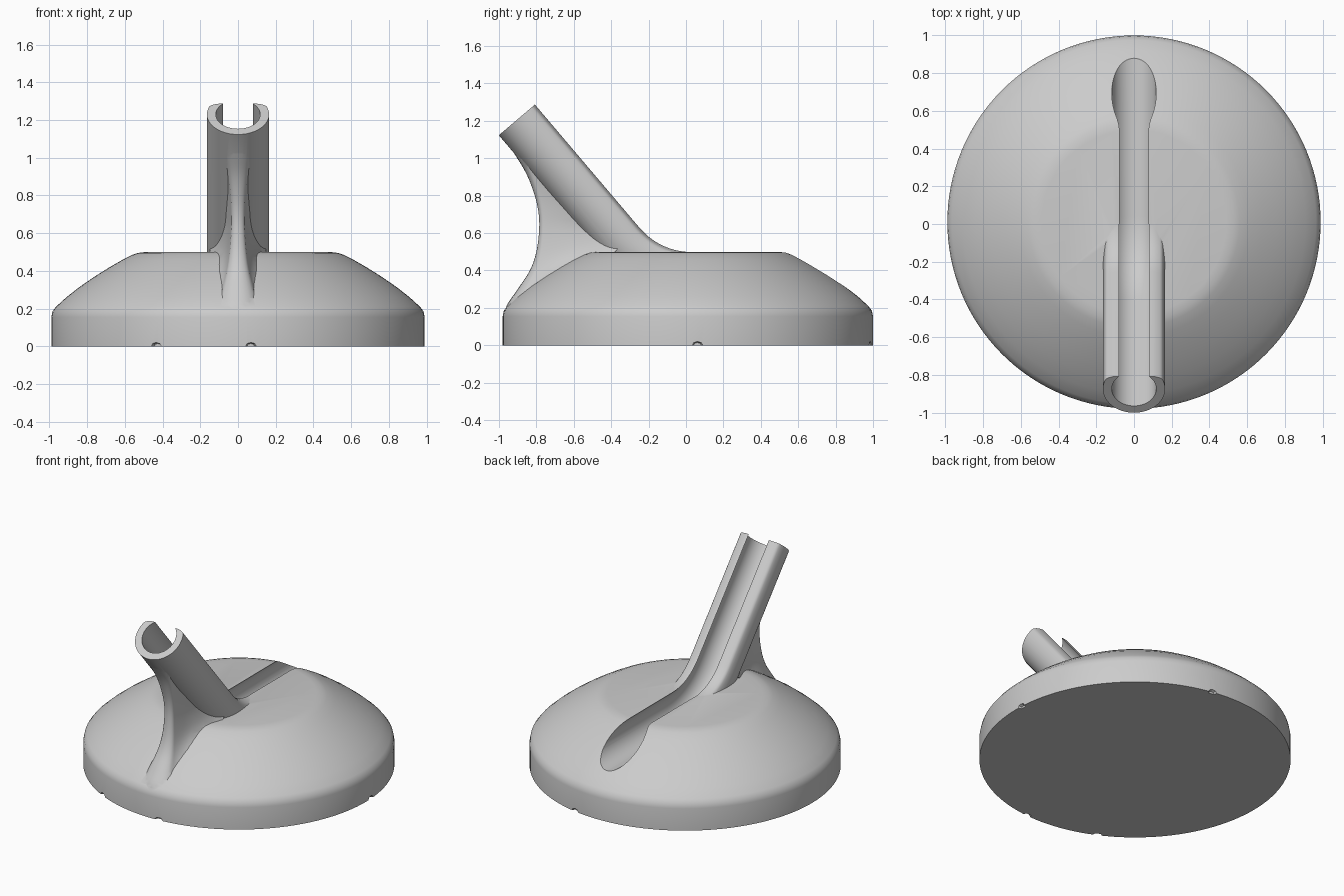
import bpy, bmesh, math
from mathutils import Vector

if "Cube" in bpy.data.objects:
    bpy.data.objects.remove(bpy.data.objects["Cube"])

grey = bpy.data.materials.new("plain_grey")
grey.diffuse_color = (0.6, 0.6, 0.6, 1)
grey.use_nodes = True
grey.node_tree.nodes["Principled BSDF"].inputs["Base Color"].default_value = grey.diffuse_color


def loft(name, rings):
    """Closed solid skinned over a list of equal-length rings."""
    bm = bmesh.new()
    vs = [[bm.verts.new(p) for p in ring] for ring in rings]
    n = len(vs[0])
    for a, b in zip(vs, vs[1:]):
        for i in range(n):
            j = (i + 1) % n
            bm.faces.new((a[i], a[j], b[j], b[i]))
    bm.faces.new(vs[0])
    bm.faces.new(vs[-1])
    bmesh.ops.recalc_face_normals(bm, faces=bm.faces)
    me = bpy.data.meshes.new(name)
    bm.to_mesh(me)
    bm.free()
    me.materials.append(grey)
    ob = bpy.data.objects.new(name, me)
    bpy.context.collection.objects.link(ob)
    return ob


def smooth_rows(rows, steps):
    """Catmull-Rom interpolation between rows of numbers."""
    pts = [rows[0]] + list(rows) + [rows[-1]]
    out = []
    for k in range(1, len(pts) - 2):
        for s in range(steps):
            t = s / steps
            out.append([0.5 * (2 * b + (c - a) * t + (2 * a - 5 * b + 4 * c - d) * t * t
                               + (3 * b - a - 3 * c + d) * t ** 3)
                        for a, b, c, d in zip(*pts[k - 1:k + 3])])
    return out + [list(rows[-1])]


def sweep(name, path, section):
    """Sweep a (u, v) section along a path lying in the yz plane."""
    rings = []
    for i, p in enumerate(path):
        t = (path[min(i + 1, len(path) - 1)] - path[max(i - 1, 0)]).normalized()
        n = Vector((-t.y, t.x))
        rings.append([(u, p.x + n.x * v, p.y + n.y * v) for u, v in section])
    return loft(name, rings)


def boolean(target, other, op):
    m = target.modifiers.new(op, 'BOOLEAN')
    m.operation, m.object, m.solver = op, other, 'EXACT'
    other.hide_render = True
    bpy.context.view_layer.objects.active = target
    bpy.ops.object.modifier_apply(modifier=m.name)
    bpy.data.objects.remove(other)


# Domed round base with a flat top
CY = 0.01
profile = [(0.99, 0), (0.99, 0.155), (0.984, 0.185), (0.965, 0.21), (0.91, 0.26),
           (0.84, 0.315), (0.76, 0.37), (0.68, 0.42), (0.61, 0.46), (0.56, 0.485),
           (0.53, 0.495), (0.49, 0.5)]
SEG = 128
base = loft("holder_base", [[(r * math.cos(2 * math.pi * i / SEG),
                              CY + r * math.sin(2 * math.pi * i / SEG), z)
                             for i in range(SEG)] for r, z in profile])

# Path of the slanted arm, bending level inside the base
start = Vector((-0.875, 1.23))
d = Vector((0.647, -0.762)).normalized()
corner = start + d * ((start.y - 0.41) / -d.y)
b0, b1 = corner - d * 0.22, corner + Vector((0.22, 0))
bend = [b0 * (1 - t) ** 2 + corner * 2 * t * (1 - t) + b1 * t * t
        for t in [i / 14 for i in range(15)]]

# Arm: round bar with the top side trimmed to two soft lips
arm_section = []
for i in range(64):
    a = 2 * math.pi * i / 64
    u, v = 0.165 * math.cos(a), 0.165 * math.sin(a)
    arm_section.append((u, min(v, 0.088 - 5 * max(0, abs(u) - 0.09) ** 2)))
arm = sweep("arm", [start, start + d * 0.25] + bend + [b1 + Vector((0.1, 0))], arm_section)

# Rib under the arm: height, front y, front half width, back y, back half width
rib_rows = [(0.17, -0.972, 0.13, -0.80, 0.30), (0.22, -0.955, 0.11, -0.78, 0.25),
            (0.30, -0.90, 0.085, -0.72, 0.20), (0.40, -0.835, 0.06, -0.58, 0.17),
            (0.50, -0.80, 0.045, -0.38, 0.15), (0.62, -0.785, 0.036, -0.33, 0.14),
            (0.72, -0.79, 0.036, -0.43, 0.14), (0.82, -0.815, 0.042, -0.53, 0.14),
            (0.92, -0.855, 0.055, -0.61, 0.14), (1.02, -0.915, 0.075, -0.69, 0.14),
            (1.10, -0.968, 0.085, -0.755, 0.14)]
rib_rings = []
for z, yf, wf, yb, wb in smooth_rows(rib_rows, 4):
    half = [(wf * math.sin(k * math.pi / 10), yf + 0.7 * wf * (1 - math.cos(k * math.pi / 10)))
            for k in range(1, 6)]
    y0 = half[-1][1]
    half += [(wf + (wb - wf) * s ** 1.4, y0 + (yb - y0) * s) for s in (0.2, 0.4, 0.6, 0.8, 1)]
    rib_rings.append([(0, yf, z)] + [(x, y, z) for x, y in half]
                     + [(-x, y, z) for x, y in reversed(half)])
rib = loft("rib", rib_rings)

boolean(base, arm, 'UNION')
boolean(base, rib, 'UNION')

# Round groove down the arm and out through the far slope
groove_section = [(0.118 * math.cos(2 * math.pi * i / 48), 0.118 * math.sin(2 * math.pi * i / 48))
                  for i in range(48)]
groove = sweep("groove_cutter", [start - d * 0.2, start + d * 0.2] + bend
               + [Vector((1.2, 0.41))], groove_section)
boolean(base, groove, 'DIFFERENCE')

# Small nicks in the bottom rim
for deg in (3, 80, -86, -116):
    a = math.radians(deg)
    out, side = Vector((math.cos(a), math.sin(a), 0)), Vector((-math.sin(a), math.cos(a), 0))
    c = out * 0.995 + Vector((0, CY, 0))
    nick = loft("nick_cutter", [[c + out * r + side * (w * math.cos(k * math.pi / 4))
                                 + Vector((0, 0, h * math.sin(k * math.pi / 4)))
                                 for k in range(8)]
                                for r, w, h in ((-0.025, 0.02, 0.015), (0.03, 0.045, 0.03))])
    boolean(base, nick, 'DIFFERENCE')

bpy.ops.object.select_all(action='DESELECT')
base.select_set(True)
bpy.context.view_layer.objects.active = base
bpy.ops.object.shade_smooth_by_angle(angle=math.radians(32))
